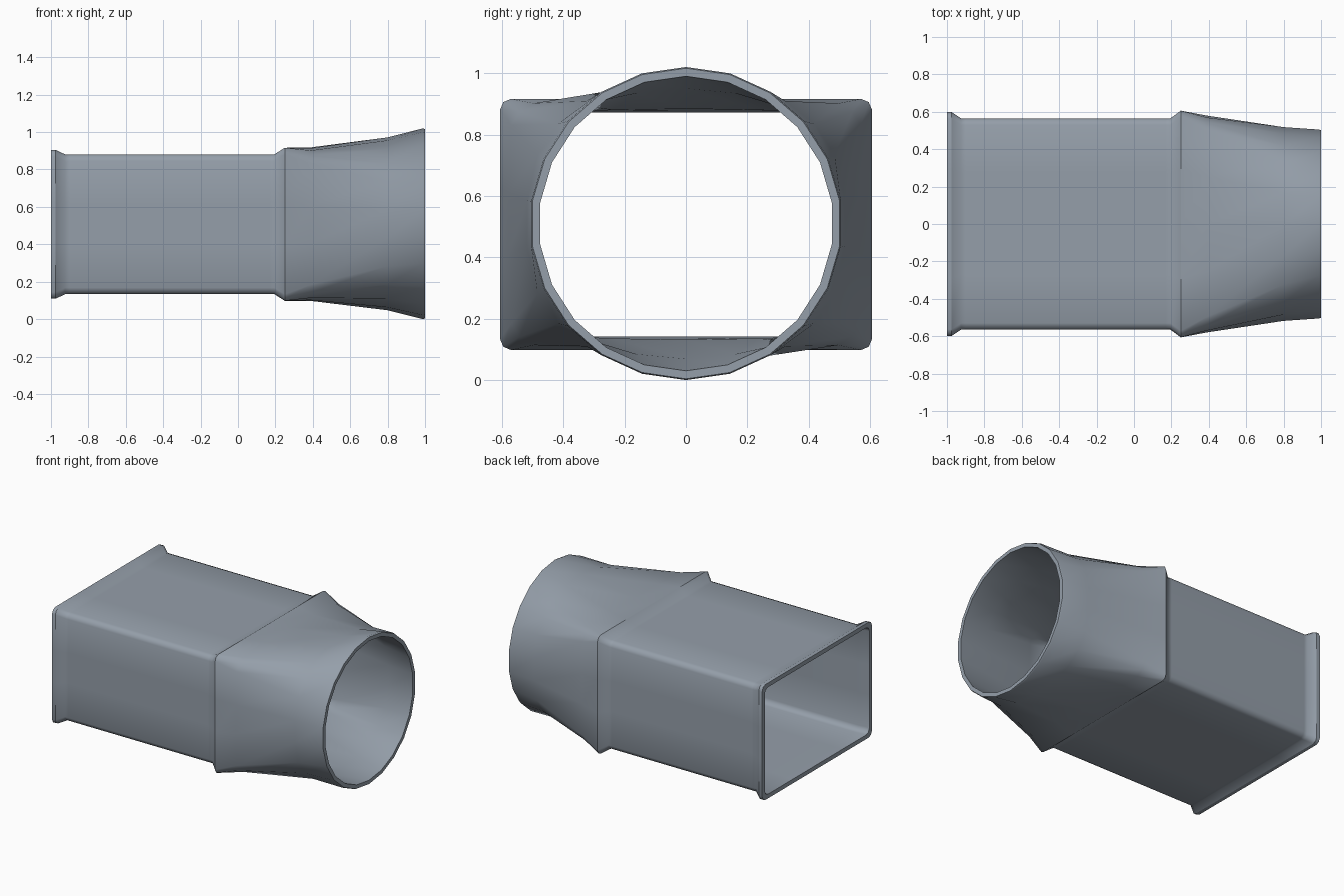
import bpy, bmesh, math

if "Cube" in bpy.data.objects:
    bpy.data.objects.remove(bpy.data.objects["Cube"])

SIDES = 22
CENTRE_Z = 0.51


def rect_point(k, hy, hz, r=0.035):
    # one quarter of a rounded rectangle: top centre round to the side
    return [(0, hz), (0.48 * hy, hz), (hy - r, hz),
            (hy - 0.3 * r, hz - 0.3 * r), (hy, hz - r), (hy, 0.28 * hz)][k]


def ring(bm, x, rect, circ=(0.5, 0.5), t=0.0):
    # section blended from rounded rectangle (t=0) to ellipse (t=1)
    verts = []
    for i in range(SIDES):
        k, sy, sz = i, 1, 1
        if k > 11:
            k, sy = 22 - k, -1
        if k > 5:
            k, sz = 11 - k, -1
        a = 2 * math.pi * k / SIDES
        y0, z0 = rect_point(k, *rect)
        y = y0 * (1 - t) + circ[0] * math.sin(a) * t
        z = z0 * (1 - t) + circ[1] * math.cos(a) * t
        verts.append(bm.verts.new((x, sy * y, CENTRE_Z - 0.003 * (1 - t) + sz * z)))
    return verts


flange, body, collar = (0.598, 0.398), (0.565, 0.374), (0.606, 0.409)
bore, throat = (0.557, 0.365), (0.567, 0.370)

# outer skin from flange to round mouth, then the inner skin back again
sections = [
    (-1.0, flange),
    (-0.975, flange),
    (-0.925, body),
    (-0.90, body),
    (0.17, body),
    (0.195, body),
    (0.25, collar),
    (0.39, collar, (0.505, 0.415), 0.25),
    (0.80, collar, (0.505, 0.473), 0.83),
    (0.99, collar, (0.51, 0.51), 1.0),
    (1.0, collar, (0.506, 0.506), 1.0),
    (1.0, throat, (0.480, 0.480), 1.0),
    (0.80, throat, (0.485, 0.455), 0.83),
    (0.39, throat, (0.485, 0.395), 0.25),
    (0.25, throat),
    (0.195, bore),
    (-0.925, bore),
    (-0.975, (0.567, 0.367)),
    (-1.0, (0.570, 0.369)),
]

bm = bmesh.new()
rings = [ring(bm, *s) for s in sections]
for a, b in zip(rings, rings[1:] + rings[:1]):
    for i in range(SIDES):
        j = (i + 1) % SIDES
        bm.faces.new((a[i], a[j], b[j], b[i]))
bmesh.ops.recalc_face_normals(bm, faces=bm.faces)
mesh = bpy.data.meshes.new("duct_adapter")
bm.to_mesh(mesh)
bm.free()
duct = bpy.data.objects.new("duct_adapter", mesh)
bpy.context.collection.objects.link(duct)

# smooth corners and round wall, sharp collar and rims
bpy.context.view_layer.objects.active = duct
duct.select_set(True)
bpy.ops.object.shade_smooth_by_angle(angle=math.radians(46))

# keep the flange's outer edge and the collar crease crisp
for e in mesh.edges:
    xs = {round(mesh.vertices[v].co.x, 3) for v in e.vertices}
    outer = all(v < 11 * SIDES for v in e.vertices)
    if outer and xs in ({-0.975}, {0.25}):
        e.use_edge_sharp = True

# blue-grey sheet metal
metal = bpy.data.materials.new("sheet_metal")
metal.diffuse_color = (0.30, 0.345, 0.40, 1)
metal.use_nodes = True
metal.node_tree.nodes["Principled BSDF"].inputs["Base Color"].default_value = metal.diffuse_color
mesh.materials.append(metal)
